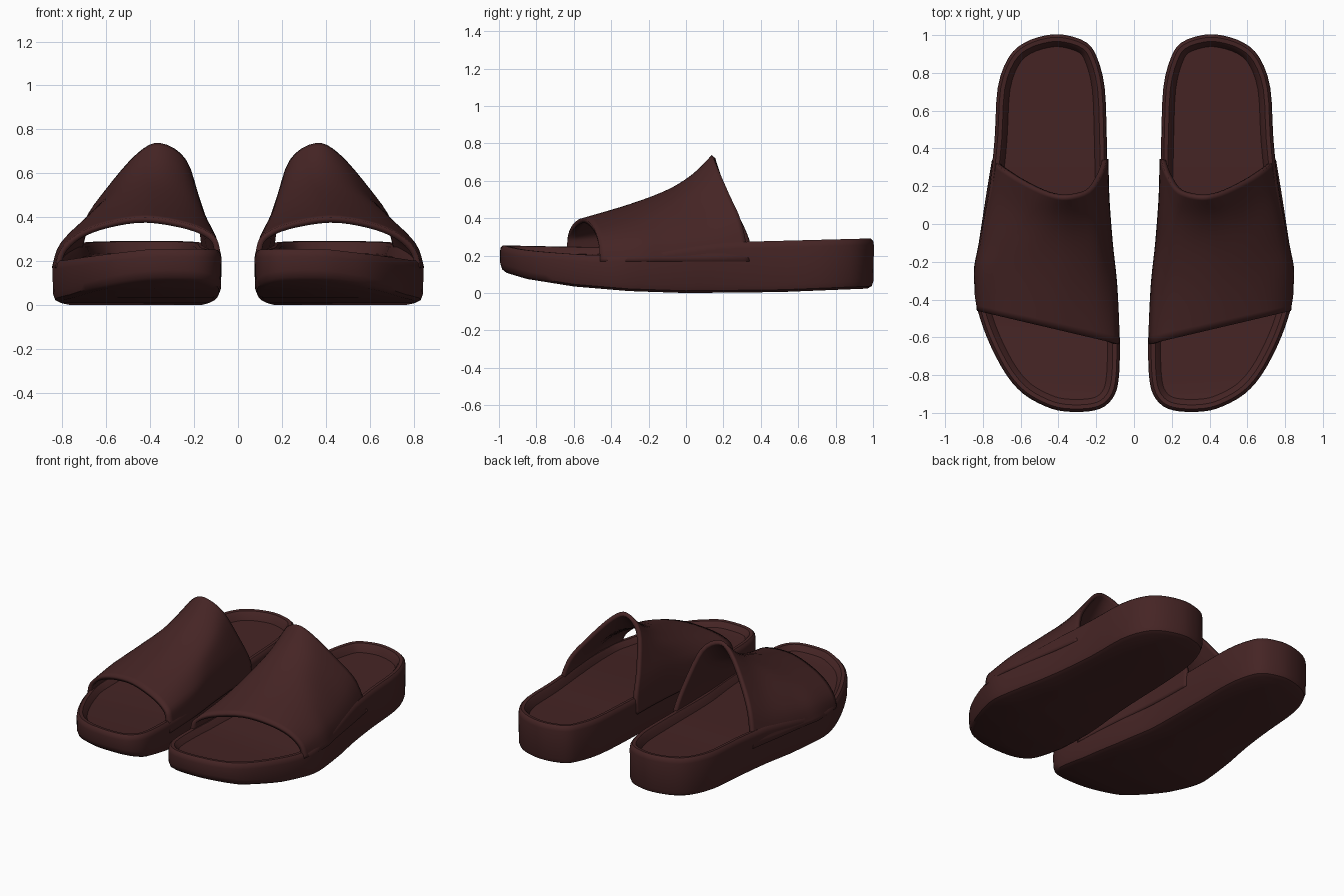
import bpy
import bmesh
import math
from mathutils import Vector

cube = bpy.data.objects.get("Cube")
if cube:
    bpy.data.objects.remove(cube, do_unlink=True)

brown = bpy.data.materials.new("dark brown rubber")
brown.use_nodes = True
colour = (0.06, 0.018, 0.018, 1)
brown.diffuse_color = colour
shader = brown.node_tree.nodes["Principled BSDF"]
shader.inputs["Base Color"].default_value = colour
shader.inputs["Roughness"].default_value = 0.7


def catmull(a, b, c, d, t):
    """Point on a smooth curve between b and c."""
    return 0.5 * (2 * b + (c - a) * t + (2 * a - 5 * b + 4 * c - d) * t * t
                  + (3 * b - a - 3 * c + d) * t ** 3)


def smooth_path(points, steps, closed=False):
    count = len(points)
    pick = (lambda i: points[i % count]) if closed else (
        lambda i: points[min(max(i, 0), count - 1)])
    path = []
    for i in range(count if closed else count - 1):
        for s in range(steps):
            path.append(catmull(pick(i - 1), pick(i), pick(i + 1), pick(i + 2), s / steps))
    if not closed:
        path.append(points[-1].copy())
    return path


def height_at(y, keys):
    """Linear height along the shoe from (y, z) keys, toe to heel."""
    for (ya, za), (yb, zb) in zip(keys, keys[1:]):
        if y <= yb:
            return za + (zb - za) * max(0, y - ya) / (yb - ya)
    return keys[-1][1]


def make_object(name, bm, side):
    for v in bm.verts:
        v.co.x *= side
    bmesh.ops.recalc_face_normals(bm, faces=bm.faces)
    mesh = bpy.data.meshes.new(name)
    bm.to_mesh(mesh)
    bm.free()
    mesh.materials.append(brown)
    obj = bpy.data.objects.new(name, mesh)
    bpy.context.collection.objects.link(obj)
    return obj


def smooth_shade(obj):
    bpy.ops.object.select_all(action="DESELECT")
    obj.select_set(True)
    bpy.context.view_layer.objects.active = obj
    bpy.ops.object.shade_smooth_by_angle(angle=math.radians(40))


# Sole outline stations, heel to toe: y, inner x, outer x
STATIONS = [(1, .36, .46), (.96, .25, .58), (.88, .195, .665), (.72, .155, .722),
            (.45, .144, .738), (.2, .139, .765), (0, .13, .8), (-.2, .105, .832),
            (-.36, .089, .845), (-.5, .08, .815), (-.65, .075, .757), (-.8, .079, .675),
            (-.9, .1, .585), (-.965, .155, .47), (-.992, .24, .37)]
TOP = [(-1, .255), (-.5, .245), (.35, .275), (1, .292)]
BOTTOM = [(-1, .12), (-.85, .075), (-.6, .035), (-.3, .01), (0, 0), (.5, .005), (1, .025)]
DEPTH = [(-1, .035), (-.3, .04), (.6, .055), (1, .055)]
STEPS = 3


def top_height(x, y):
    # the outer rim dips beside the ball of the foot
    across = min(1, max(0, (x - .4) / .42))
    along = min(1, max(0, (.2 - y) / .5))
    return height_at(y, TOP) - .045 * across * along


def build_sole(name, side):
    bm = bmesh.new()
    control = [Vector((o, y)) for y, i, o in STATIONS]
    control += [Vector((i, y)) for y, i, o in reversed(STATIONS)]
    outline = smooth_path(control, STEPS, closed=True)
    total = len(outline)

    def ring(inset, level):
        verts = []
        for k, p in enumerate(outline):
            d = (outline[(k + 1) % total] - outline[k - 1]).normalized()
            q = p + Vector((d.y, -d.x)) * inset
            verts.append(bm.verts.new((q.x, q.y, level(q.x, q.y))))
        return verts

    low = lambda lift: lambda x, y: height_at(y, BOTTOM) + lift
    high = lambda drop: lambda x, y: top_height(x, y) - drop
    floor = lambda x, y: top_height(x, y) - height_at(y, DEPTH)
    # underside, wall, rounded rim, recessed footbed
    rings = [ring(.035, low(0)), ring(.012, low(.012)), ring(.002, low(.04)),
             ring(0, high(.035)), ring(.004, high(.012)), ring(.016, high(0)),
             ring(.038, high(.002)), ring(.05, high(.015)), ring(.066, floor)]
    for a, b in zip(rings, rings[1:]):
        for k in range(total):
            n = (k + 1) % total
            bm.faces.new((a[k], a[n], b[n], b[k]))
    # close the underside and footbed with strips running across
    for r in (rings[0], rings[-1]):
        for j in range(-1, total // 2 - 2):
            m = total - STEPS - j
            bm.faces.new((r[j], r[j + 1], r[(m - 1) % total], r[m % total]))
    smooth_shade(make_object(name, bm, side))


# Strap sections, front to back: base y, skew along x, lean along z, (x, z) profile
SECTIONS = [
    (-.655, .235, 0, [(.074, .17), (.082, .25), (.11, .315), (.22, .368), (.42, .4),
                      (.6, .375), (.73, .325), (.81, .25), (.832, .17)]),
    (-.34, .1, 0, [(.088, .17), (.096, .27), (.12, .35), (.21, .43), (.38, .475),
                   (.55, .45), (.7, .38), (.81, .28), (.848, .17)]),
    (-.1, 0, 0, [(.112, .17), (.12, .28), (.145, .4), (.21, .5), (.36, .552),
                 (.52, .52), (.66, .43), (.785, .29), (.822, .17)]),
    (.14, 0, -.3, [(.13, .17), (.135, .3), (.16, .44), (.22, .57), (.355, .635),
                   (.5, .59), (.635, .46), (.74, .32), (.785, .17)]),
    (.34, 0, -.44, [(.135, .17), (.142, .28), (.17, .45), (.235, .66), (.355, .738),
                    (.46, .69), (.6, .53), (.7, .38), (.752, .17)]),
]


def build_strap(name, side):
    bm = bmesh.new()
    rows = []
    for base, skew, lean, profile in SECTIONS:
        points = [Vector((x, base + skew * x + lean * max(0, z - .28), z)) for x, z in profile]
        rows.append(smooth_path(points, 4))
    columns = [smooth_path(list(c), 5) for c in zip(*rows)]
    grid = [[bm.verts.new(p) for p in c] for c in columns]
    for a, b in zip(grid, grid[1:]):
        for k in range(len(a) - 1):
            bm.faces.new((a[k], b[k], b[k + 1], a[k + 1]))
    # make sure the crest faces upward so thickness grows inward
    obj = make_object(name, bm, side)
    mesh = obj.data
    if sum(p.normal.z * p.area for p in mesh.polygons) < 0:
        mesh.flip_normals()
    thick = obj.modifiers.new("thickness", "SOLIDIFY")
    thick.thickness = .026
    thick.offset = -1
    smooth_shade(obj)


for label, side in (("left", 1), ("right", -1)):
    build_sole(label + "_sole", side)
    build_strap(label + "_strap", side)
